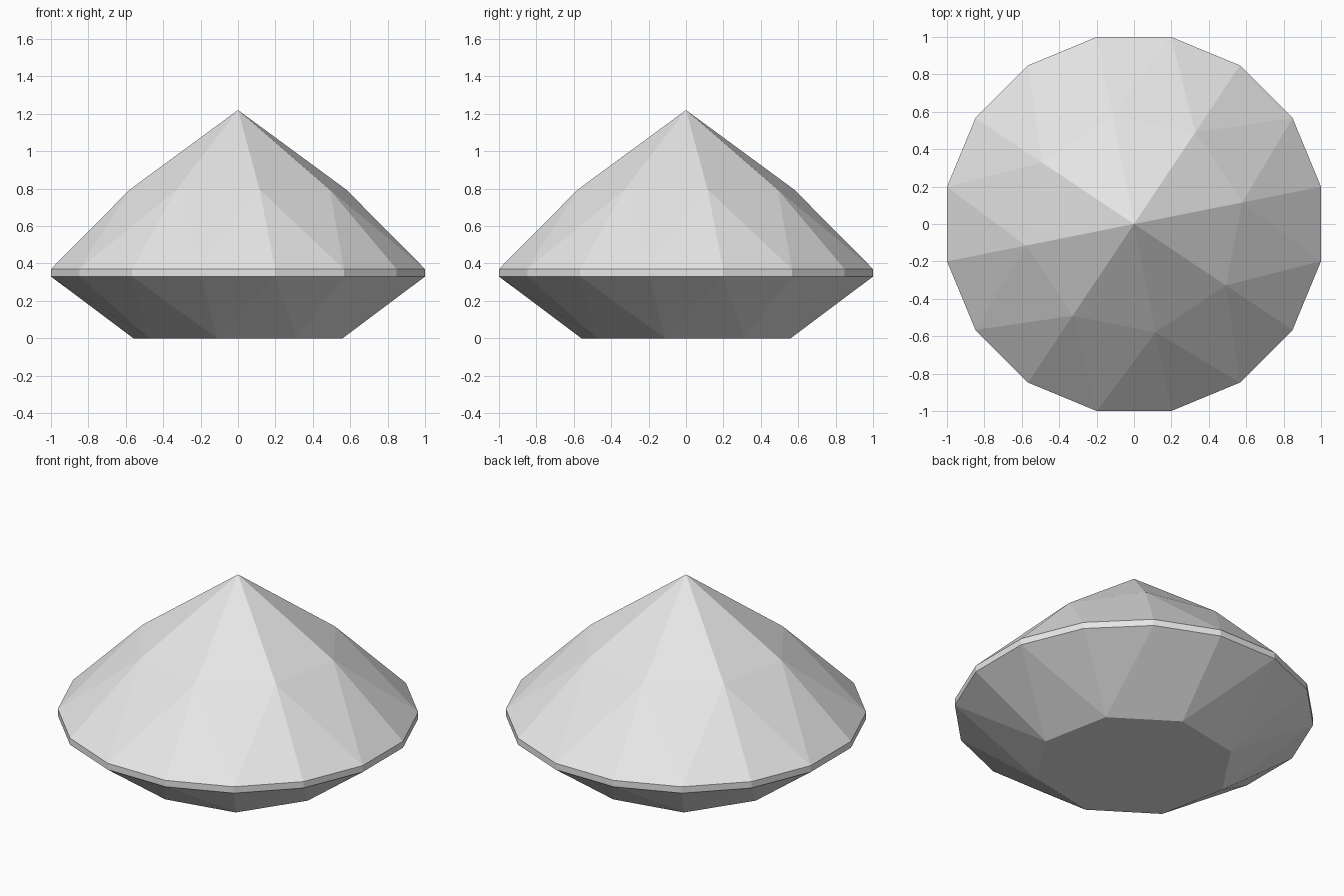
import bpy, bmesh, math

if "Cube" in bpy.data.objects:
    bpy.data.objects.remove(bpy.data.objects["Cube"])

STEP = math.pi / 8                      # girdle has 16 sides
R_GIRDLE = 1.0 / math.cos(STEP / 2)

gem_grey = bpy.data.materials.new("gem grey")
gem_grey.diffuse_color = (0.8, 0.8, 0.8, 1)
gem_grey.use_nodes = True
gem_grey.node_tree.nodes["Principled BSDF"].inputs["Base Color"].default_value = gem_grey.diffuse_color

bm = bmesh.new()


def ring(count, radius, z, start):
    """Ring of vertices, start angle given in girdle steps."""
    turn = 2 * math.pi / count
    return [bm.verts.new((radius * math.cos(start * STEP + i * turn),
                          radius * math.sin(start * STEP + i * turn), z))
            for i in range(count)]


def facets(inner, outer, shift):
    """Triangular facets joining an 8-sided ring to a 16-sided ring."""
    for k in range(8):
        a, b = inner[k], inner[(k + 1) % 8]
        g = [outer[(2 * k + shift + j) % 16] for j in range(3)]
        bm.faces.new((a, g[0], g[1]))
        bm.faces.new((a, g[1], b))
        bm.faces.new((b, g[1], g[2]))


# Rings from bottom to top
table = ring(8, 0.57, 0.0, 1.5)
girdle_low = ring(16, R_GIRDLE, 0.33, 0.5)
girdle_high = ring(16, R_GIRDLE, 0.37, 0.5)
shoulder = ring(8, 0.59, 0.795, 0.5)
apex = bm.verts.new((0, 0, 1.22))

# Flat base, lower facets, girdle band, upper facets, point
bm.faces.new(table)
facets(table, girdle_low, 1)
for i in range(16):
    j = (i + 1) % 16
    bm.faces.new((girdle_low[i], girdle_low[j], girdle_high[j], girdle_high[i]))
facets(shoulder, girdle_high, 0)
for k in range(8):
    bm.faces.new((shoulder[k], shoulder[(k + 1) % 8], apex))

bmesh.ops.recalc_face_normals(bm, faces=bm.faces)
mesh = bpy.data.meshes.new("cut_gem")
bm.to_mesh(mesh)
bm.free()
mesh.materials.append(gem_grey)
bpy.context.collection.objects.link(bpy.data.objects.new("cut_gem", mesh))
